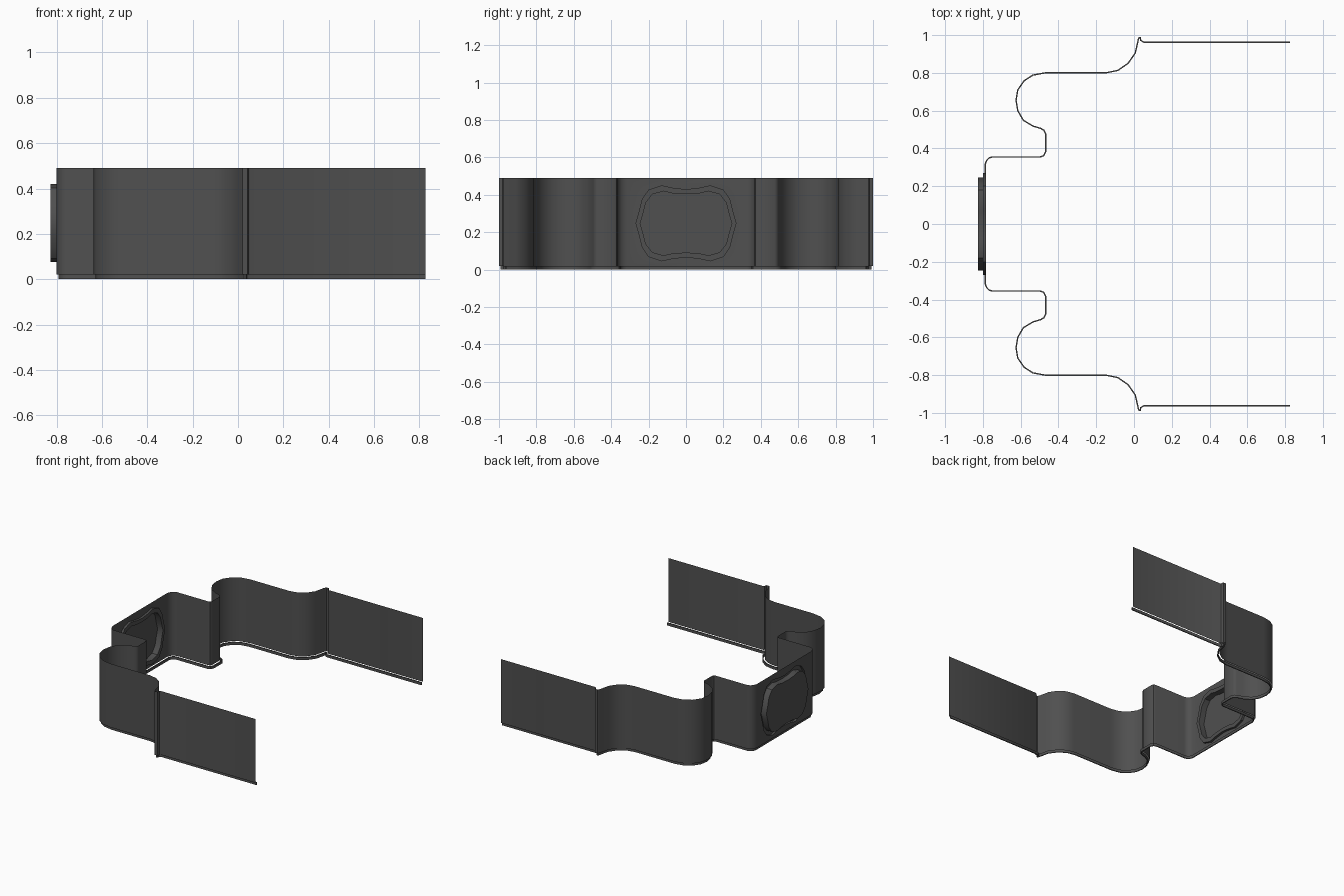
import bpy, bmesh
from mathutils import Vector

if "Cube" in bpy.data.objects:
    bpy.data.objects.remove(bpy.data.objects["Cube"])

# Plan-view profile of one half (outer surface), from back panel to wing tip
HALF = [(-.80, .32), (-.79, .345), (-.775, .36), (-.755, .367), (-.50, .367),
        (-.487, .372), (-.48, .385), (-.48, .475), (-.487, .488), (-.50, .495),
        (-.54, .507), (-.595, .54), (-.627, .595), (-.637, .655), (-.627, .715),
        (-.59, .768), (-.54, .80), (-.47, .813), (-.15, .813), (-.09, .825),
        (-.04, .86), (-.005, .91), (.012, .985), (.02, 1.0), (.043, 1.0),
        (.047, .98), (.055, .975), (.826, .975)]
PATH = [Vector((x, -y)) for x, y in reversed(HALF)] + [Vector(p) for p in HALF]
Z0, Z1, ZC = .02, .49, .247

# Quarter outlines of the embossed pad (y, height from centre)
OUTER = [(.27, 0), (.25, .07), (.235, .13), (.20, .18), (.13, .203), (.07, .19), (0, .182)]
INNER = [(.245, 0), (.23, .05), (.215, .11), (.18, .155), (.12, .172), (.07, .16), (0, .156)]

mat = bpy.data.materials.new("dark_grey")
mat.diffuse_color = (.08, .08, .08, 1)
mat.use_nodes = True
mat.node_tree.nodes["Principled BSDF"].inputs["Base Color"].default_value = mat.diffuse_color


def finish(name, bm):
    bmesh.ops.recalc_face_normals(bm, faces=bm.faces)
    me = bpy.data.meshes.new(name)
    bm.to_mesh(me)
    bm.free()
    ob = bpy.data.objects.new(name, me)
    bpy.context.collection.objects.link(ob)
    me.materials.append(mat)
    bpy.ops.object.select_all(action='DESELECT')
    ob.select_set(True)
    bpy.context.view_layer.objects.active = ob
    bpy.ops.object.shade_smooth_by_angle(angle=.6)
    return ob


def full_outline(q):
    top = q + [(-y, z) for y, z in reversed(q[:-1])]
    return top + [(y, -z) for y, z in reversed(top[1:-1])]


def ring(bm, q, x):
    return [bm.verts.new((x, y, ZC + z)) for y, z in full_outline(q)]


def bridge(bm, a, b, closed=True):
    for i in range(len(a) if closed else len(a) - 1):
        j = (i + 1) % len(a)
        bm.faces.new((a[i], a[j], b[j], b[i]))


def offset(path, d):
    # Mitred offset towards the inside of the band
    out = []
    for i, p in enumerate(path):
        a = (p - path[i - 1]).normalized() if i else None
        b = (path[i + 1] - p).normalized() if i < len(path) - 1 else None
        a, b = a or b, b or a
        na, nb = Vector((a.y, -a.x)), Vector((b.y, -b.x))
        m = (na + nb).normalized()
        out.append(p + m * d / max(m.dot(na), .6))
    return out


# Folded thin wall, with a back panel opened up for the pad
bm = bmesh.new()
lo = [bm.verts.new((p.x, p.y, Z0)) for p in PATH]
hi = [bm.verts.new((p.x, p.y, Z1)) for p in PATH]
n = len(HALF)
bridge(bm, lo[:n], hi[:n], False)
bridge(bm, lo[n:], hi[n:], False)
hole = ring(bm, OUTER, -.80)
edges = []
for loop in (hole, [lo[n - 1], lo[n], hi[n], hi[n - 1]]):
    for i, v in enumerate(loop):
        w = loop[(i + 1) % len(loop)]
        edges.append(bm.edges.get((v, w)) or bm.edges.new((v, w)))
bmesh.ops.triangle_fill(bm, edges=edges, use_beauty=True, normal=(-1, 0, 0))
finish("folded_wall", bm)

# Pad: recessed groove, then a raised peanut-shaped face
bm = bmesh.new()
rings = [ring(bm, OUTER, -.80), ring(bm, OUTER, -.783),
         ring(bm, INNER, -.783), ring(bm, INNER, -.827)]
for a, b in zip(rings, rings[1:]):
    bridge(bm, a, b)
bm.faces.new(rings[-1])
finish("embossed_pad", bm)

# Narrow trim strip running under the wall, set slightly inside it
bm = bmesh.new()
strips = []
for d, z in ((.009, 0), (.016, 0), (.016, Z0), (.009, Z0)):
    strips.append([bm.verts.new((p.x, p.y, z)) for p in offset(PATH, d)])
for i in range(4):
    bridge(bm, strips[i], strips[(i + 1) % 4], False)
for k in (0, -1):
    bm.faces.new([s[k] for s in strips])
finish("bottom_trim", bm)
